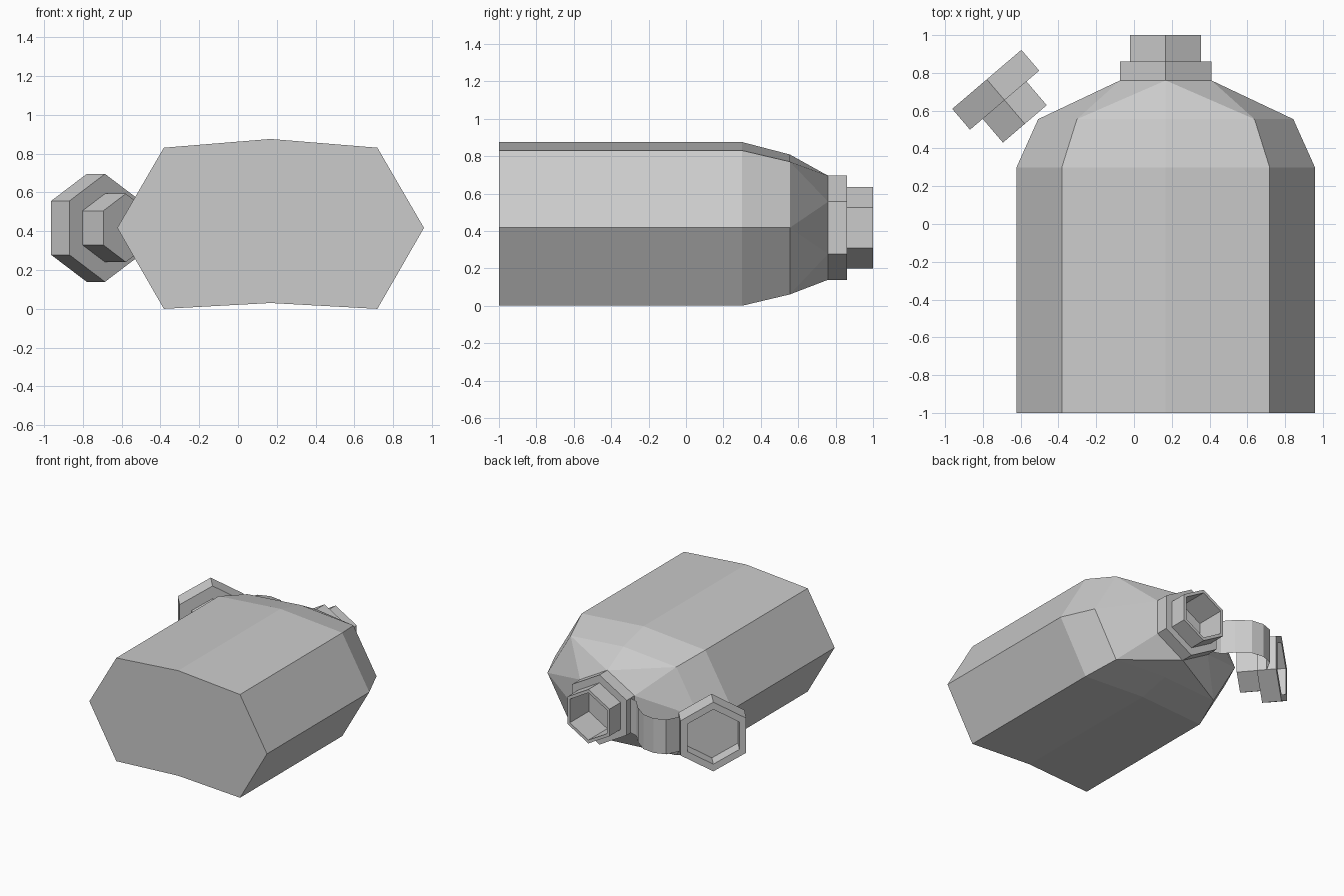
import bpy, bmesh, math

old = bpy.data.objects.get("Cube")
if old:
    bpy.data.objects.remove(old, do_unlink=True)

CX, CZ = 0.168, 0.417  # bottle axis

grey = bpy.data.materials.new("light_grey")
grey.use_nodes = True
grey.diffuse_color = (0.6, 0.6, 0.6, 1)
grey.node_tree.nodes["Principled BSDF"].inputs["Base Color"].default_value = (0.6, 0.6, 0.6, 1)


def add_object(name, bm, location=(0, 0, 0), turn=0):
    bmesh.ops.recalc_face_normals(bm, faces=bm.faces)
    mesh = bpy.data.meshes.new(name)
    bm.to_mesh(mesh)
    bm.free()
    mesh.materials.append(grey)
    obj = bpy.data.objects.new(name, mesh)
    obj.location = location
    obj.rotation_euler.z = turn
    bpy.context.collection.objects.link(obj)
    return obj


def hex_turning(name, stations, location, turn=0):
    """Six-sided turning along local y from (distance, radius) stations."""
    bm = bmesh.new()
    rings = []
    for y, r in stations:
        angles = [math.radians(60 * i) for i in range(6)]
        rings.append([bm.verts.new((r * math.sin(a), y, r * math.cos(a))) for a in angles])
    for a, b in zip(rings, rings[1:]):
        for i in range(6):
            j = (i + 1) % 6
            bm.faces.new((a[i], a[j], b[j], b[i]))
    bm.faces.new(rings[0])
    bm.faces.new(rings[-1])
    return add_object(name, bm, location, turn)


# Bottle body: half sections lofted to a hexagonal shoulder, then mirrored
half = [(0, 0.458), (0.55, 0.413), (0.79, 0), (0.55, -0.417), (0, -0.387)]
shoulder = [(0, 0.278), (0.242, 0.139), (0.242, 0), (0.242, -0.139), (0, -0.278)]
sections = [(-1.0, half), (0.3, half),
            (0.555, [(x * 0.855, z * 0.855) for x, z in half]), (0.76, shoulder)]
bm = bmesh.new()
loops = [[bm.verts.new((x, y, z)) for x, z in pts] for y, pts in sections]
for a, b in zip(loops, loops[1:]):
    for k in range(4):
        if k < 2:
            tris = (a[k], a[k + 1], b[k]), (a[k + 1], b[k + 1], b[k])
        else:
            tris = (a[k], a[k + 1], b[k + 1]), (a[k], b[k + 1], b[k])
        for tri in tris:
            bm.faces.new(tri)
bm.faces.new(loops[0])
body = add_object("bottle_body", bm, (CX, 0, CZ))
mirror = body.modifiers.new("mirror", 'MIRROR')
mirror.use_axis = (True, False, False)

# Collar and hollow neck
hex_turning("collar_and_neck",
            [(0.76, 0.28), (0.86, 0.28), (0.86, 0.217), (1.0, 0.217), (1.0, 0.19), (0.7, 0.19)],
            (CX, 0, CZ))

# Open cap with its grip, swung to the side
hex_turning("cap",
            [(0, 0.176), (0.165, 0.176), (0.165, 0.278), (0.31, 0.278), (0.31, 0.22), (0.2, 0.22)],
            (-0.578, 0.53, CZ), math.radians(40.5))

# Thin curved strap between collar and cap
path = [(-0.074, 0.81), (-0.14, 0.83), (-0.21, 0.91), (-0.31, 0.985),
        (-0.41, 0.998), (-0.5, 0.965), (-0.552, 0.865)]
bm = bmesh.new()
edges = [[bm.verts.new((x, y, CZ + s * 0.139)) for s in (-1, 1)] for x, y in path]
for a, b in zip(edges, edges[1:]):
    bm.faces.new((a[0], b[0], b[1], a[1]))
add_object("cap_strap", bm)
